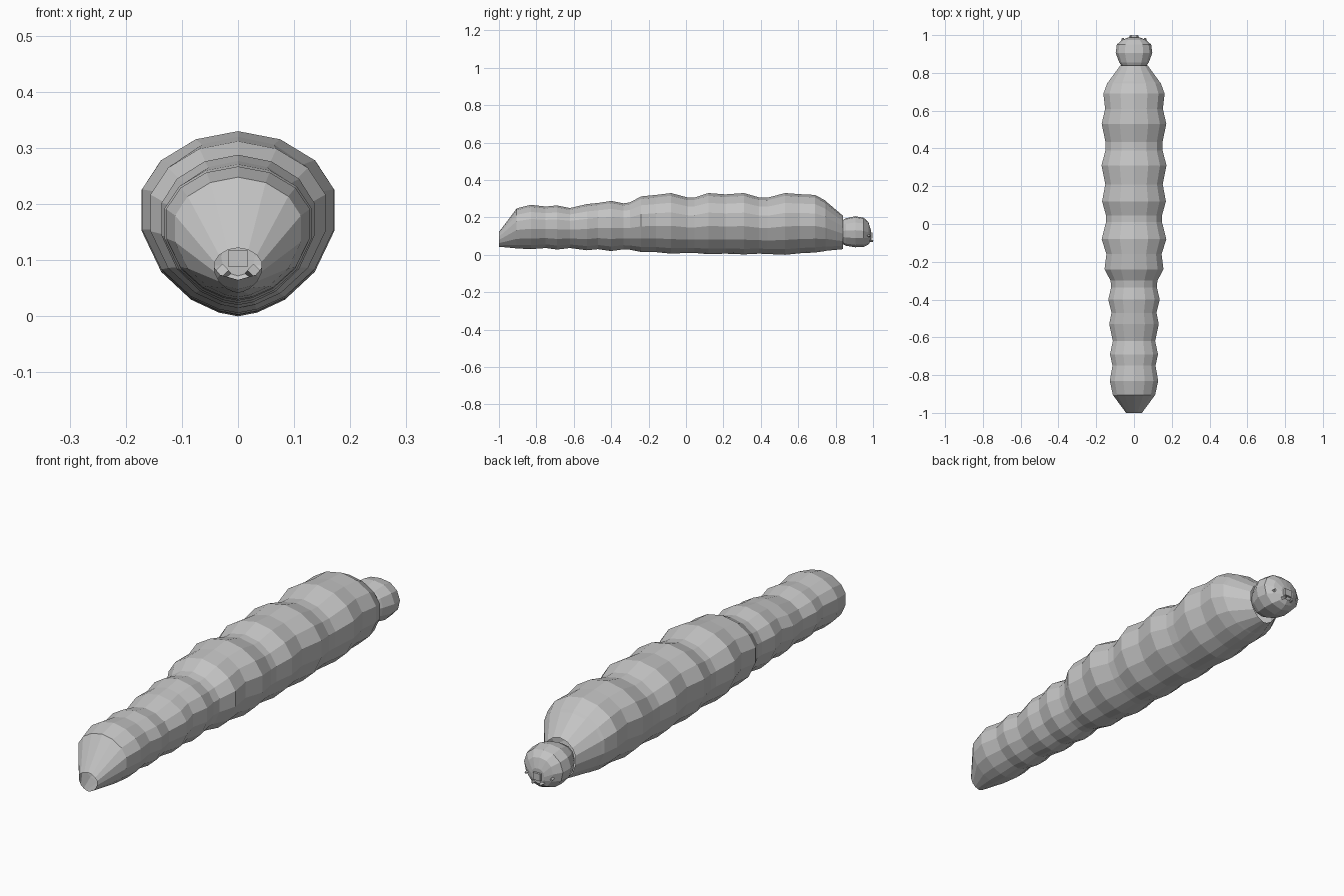
import bpy, bmesh, math
from mathutils import Matrix, Vector

if "Cube" in bpy.data.objects:
    bpy.data.objects.remove(bpy.data.objects["Cube"])

grey = bpy.data.materials.new("pale grey")
grey.diffuse_color = (0.55, 0.55, 0.55, 1)
grey.use_nodes = True
grey.node_tree.nodes["Principled BSDF"].inputs["Base Color"].default_value = grey.diffuse_color


def finish(name, bm):
    bmesh.ops.recalc_face_normals(bm, faces=bm.faces)
    me = bpy.data.meshes.new(name)
    bm.to_mesh(me)
    bm.free()
    me.materials.append(grey)
    ob = bpy.data.objects.new(name, me)
    bpy.context.collection.objects.link(ob)
    return ob


def section(half):
    """Mirror a half outline (top to bottom) into a closed loop."""
    return half + [(-x, z) for x, z in reversed(half[1:-1])]


def loft(name, outline, stations, cap_start=False, cap_end=False):
    """Skin rings; each station is (y, half width, bottom z, top z)."""
    bm = bmesh.new()
    rings = [[bm.verts.new((x * w, y, b + z * (t - b))) for x, z in outline]
             for y, w, b, t in stations]
    n = len(outline)
    for r, s in zip(rings, rings[1:]):
        for i in range(n):
            j = (i + 1) % n
            bm.faces.new((r[i], r[j], s[j], s[i]))
    if cap_start:
        bm.faces.new(rings[0])
    if cap_end:
        bm.faces.new(rings[-1])
    return finish(name, bm)


# Segmented body: egg-shaped section, open at the tail tip and neck
body_outline = section([(0, 1), (.44, .955), (.8, .84), (1, .68), (1, .46),
                        (.8, .24), (.49, .09), (.2, .02), (0, 0)])
loft("body", body_outline, [
    (-1.0, .042, .043, .122), (-.905, .112, .034, .248), (-.83, .128, .030, .267),
    (-.75, .114, .036, .258), (-.69, .127, .028, .264), (-.62, .112, .036, .250),
    (-.53, .131, .024, .271), (-.47, .119, .030, .277), (-.40, .136, .020, .288),
    (-.335, .121, .029, .275), (-.30, .124, .027, .280), (-.24, .156, .015, .312),
    (-.16, .146, .014, .320), (-.08, .171, .006, .330), (.01, .148, .010, .306),
    (.045, .148, .010, .306), (.12, .169, .003, .330), (.21, .152, .006, .323),
    (.31, .172, .002, .330), (.39, .151, .006, .307), (.435, .151, .004, .305),
    (.53, .171, 0, .330), (.61, .153, .008, .324), (.69, .162, .012, .320),
    (.745, .142, .020, .290), (.755, .134, .022, .280), (.84, .072, .030, .208)])

# Rounded head with a blunt face
head_outline = section([(0, 1), (.5, .96), (.85, .8), (1, .55),
                        (.9, .3), (.55, .08), (0, 0)])
loft("head", head_outline, [
    (.825, .058, .065, .178), (.855, .078, .048, .195), (.905, .097, .040, .206),
    (.95, .091, .042, .198), (.975, .062, .054, .175), (.988, .030, .072, .135)],
    cap_end=True)

# Pairs of mandibles and short feelers, tapered four-sided pegs
def peg(name, start, end, r1, r2):
    a, b = Vector(start), Vector(end)
    d = b - a
    bm = bmesh.new()
    mat = Matrix.Translation((a + b) / 2) @ d.to_track_quat('Z', 'Y').to_matrix().to_4x4()
    bmesh.ops.create_cone(bm, cap_ends=True, segments=4, radius1=r1, radius2=r2,
                          depth=d.length, matrix=mat)
    return finish(name, bm)


for side, s in (("left", -1), ("right", 1)):
    peg("mandible_" + side, (s * .028, .96, .082), (s * .016, 1.0, .074), .012, .005)
    peg("feeler_" + side, (s * .055, .955, .105), (s * .060, .984, .100), .011, .006)

# Upper lip between the mandibles
bm = bmesh.new()
bmesh.ops.create_cube(bm, size=1, matrix=Matrix.Translation((0, .983, .103))
                      @ Matrix.Diagonal((.034, .028, .03, 1)))
finish("upper_lip", bm)
